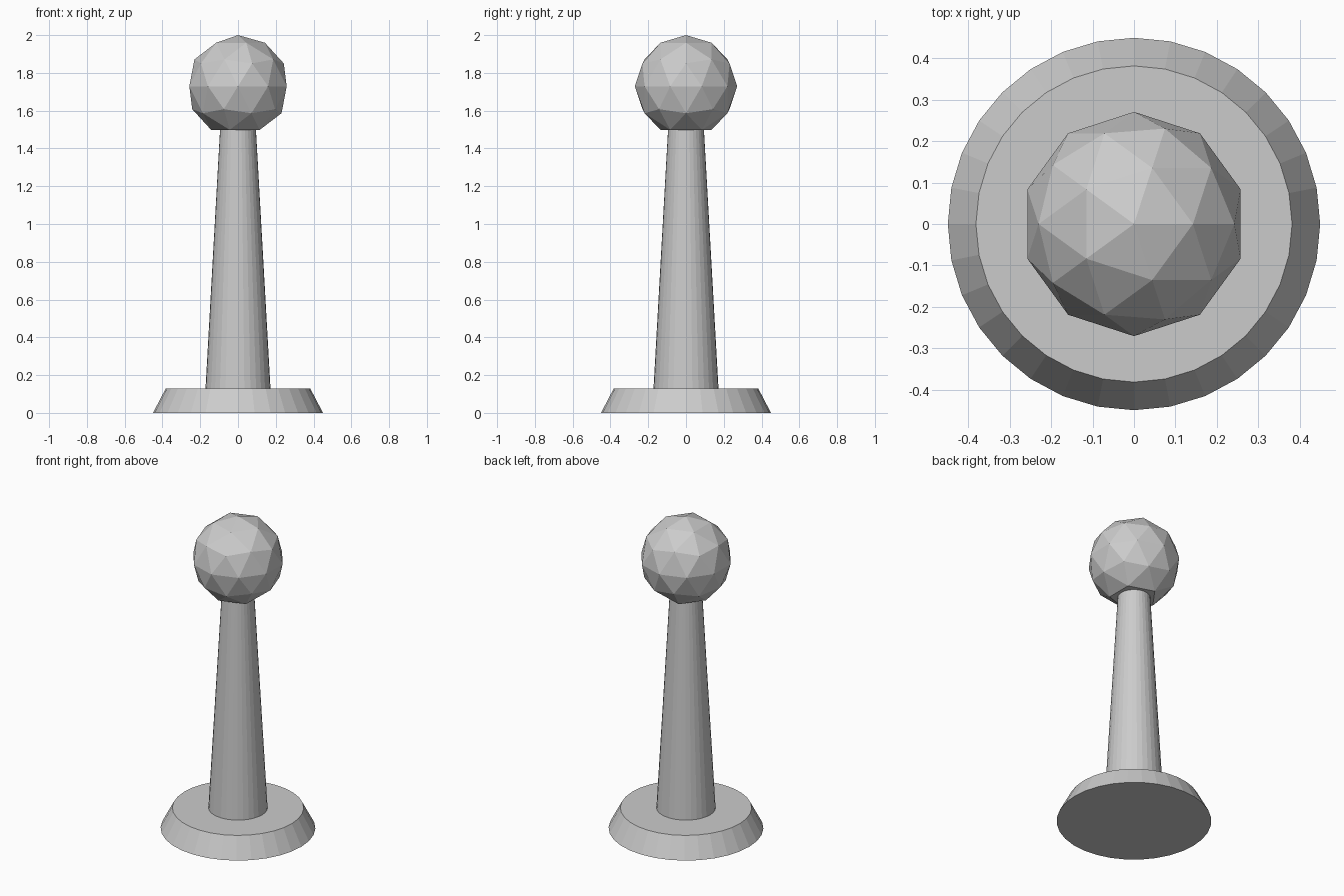
import bpy, bmesh

if "Cube" in bpy.data.objects:
    bpy.data.objects.remove(bpy.data.objects["Cube"])


def frustum(name, r_bottom, r_top, z0, z1, sides=32):
    bpy.ops.mesh.primitive_cone_add(vertices=sides, radius1=r_bottom, radius2=r_top,
                                    depth=z1 - z0, location=(0, 0, (z0 + z1) / 2))
    obj = bpy.context.object
    obj.name = name
    return obj


# Flared foot and tapered stem
frustum("base", 0.45, 0.382, 0.0, 0.13)
frustum("stem", 0.172, 0.095, 0.13, 1.50)

# Faceted ball, its lowest point removed for a flat seat on the stem
bpy.ops.mesh.primitive_ico_sphere_add(subdivisions=2, radius=0.271, location=(0, 0, 1.729))
ball = bpy.context.object
ball.name = "ball"
bm = bmesh.new()
bm.from_mesh(ball.data)
lowest = min(bm.verts, key=lambda v: v.co.z)
bmesh.ops.delete(bm, geom=[lowest], context='VERTS')
bmesh.ops.holes_fill(bm, edges=[e for e in bm.edges if e.is_boundary], sides=0)
bmesh.ops.recalc_face_normals(bm, faces=bm.faces[:])
bm.to_mesh(ball.data)
bm.free()
